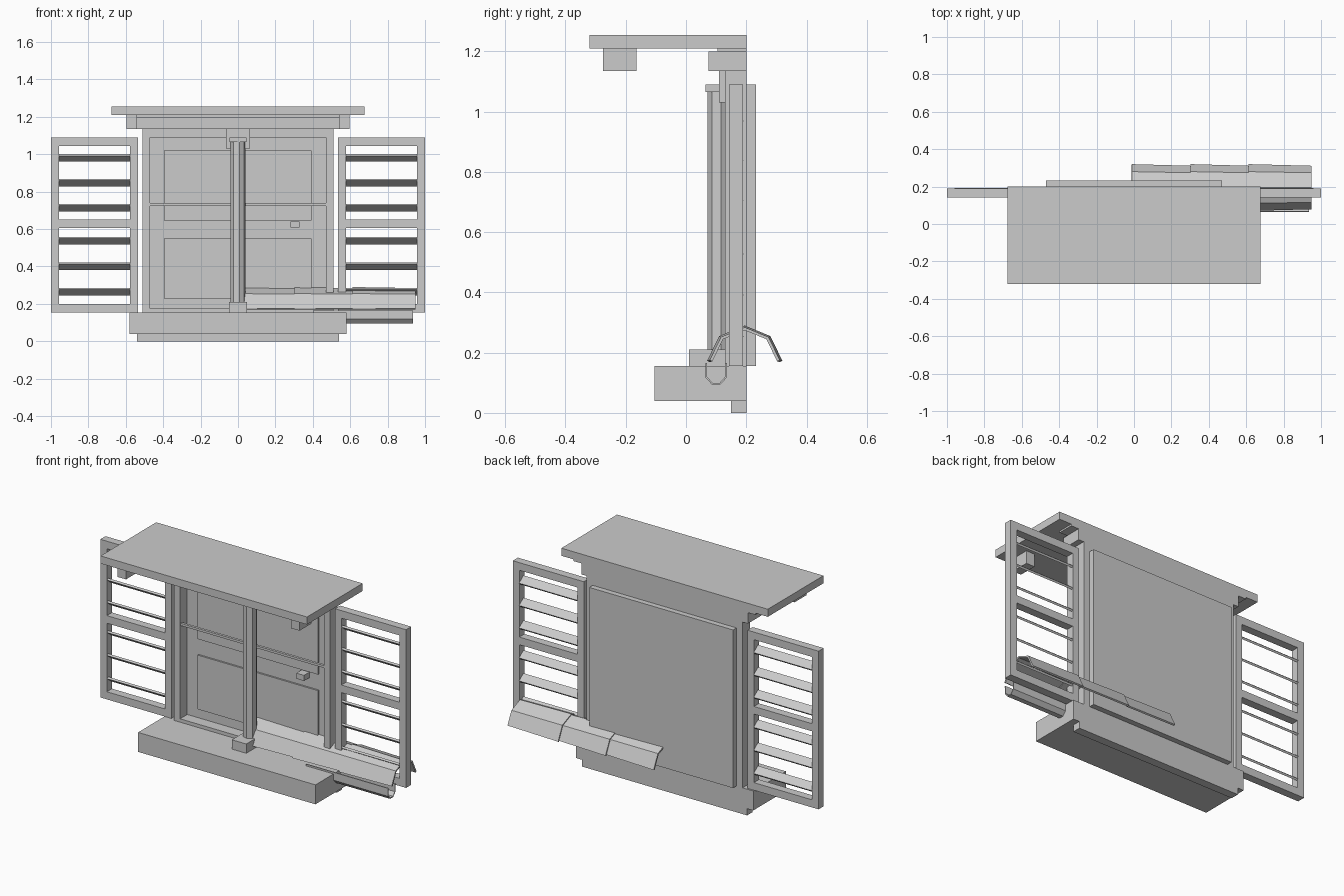
import bpy, bmesh, math


def box(name, x0, x1, y0, y1, z0, z1):
    bpy.ops.mesh.primitive_cube_add(size=1, location=((x0 + x1) / 2, (y0 + y1) / 2, (z0 + z1) / 2))
    o = bpy.context.object
    o.name = name
    o.scale = (x1 - x0, y1 - y0, z1 - z0)
    return o


def trough(name, stations, profile, thick=0.01):
    """Bent sheet along x; stations are (x, scale, y centre, z base)."""
    bm = bmesh.new()
    rows = [[bm.verts.new((x, cy + y * s, cz + z * s)) for y, z in profile]
            for x, s, cy, cz in stations]
    for a, b in zip(rows, rows[1:]):
        for i in range(len(profile) - 1):
            bm.faces.new((a[i], b[i], b[i + 1], a[i + 1]))
    me = bpy.data.meshes.new(name)
    bm.to_mesh(me)
    bm.free()
    o = bpy.data.objects.new(name, me)
    bpy.context.collection.objects.link(o)
    m = o.modifiers.new("thickness", "SOLIDIFY")
    m.thickness = thick
    m.offset = -1
    return o


# canopy, its supports and lintel
box("canopy", -0.675, 0.675, -0.32, 0.2, 1.21, 1.255)
box("lintel_top", -0.595, 0.595, 0.105, 0.2, 1.2, 1.21)
box("lintel", -0.545, 0.545, 0.075, 0.2, 1.135, 1.2)

# sill and base
box("sill", -0.58, 0.58, -0.105, 0.2, 0.04, 0.155)
box("base", -0.54, 0.54, 0.15, 0.2, 0, 0.04)

# frame, brackets and shutters on both sides
for s, side in ((-1, "left"), (1, "right")):
    def sbox(name, a, b, *r):
        return box(side + "_" + name, min(s * a, s * b), max(s * a, s * b), *r)
    sbox("canopy_bracket", 0.54, 0.595, -0.275, -0.165, 1.135, 1.21)
    sbox("jamb", 0.47, 0.51, 0.13, 0.2, 0.155, 1.135)
    sbox("shutter_inner_stile", 0.535, 0.577, 0.142, 0.19, 0.155, 1.09)
    sbox("shutter_outer_stile", 0.957, 1.0, 0.142, 0.19, 0.155, 1.09)
    for z0, z1 in ((0.155, 0.2), (0.605, 0.65), (1.045, 1.09)):
        sbox("shutter_rail", 0.577, 0.957, 0.142, 0.19, z0, z1)
    for z in (0.265, 0.402, 0.538, 0.715, 0.848, 0.98):
        slat = sbox("shutter_slat", 0.575, 0.96, 0.143, 0.193, z - 0.006, z + 0.006)
        slat.rotation_euler.x = -math.radians(38)

box("frame_head", -0.47, 0.47, 0.13, 0.2, 1.09, 1.135)
box("frame_foot", -0.47, 0.47, 0.13, 0.2, 0.155, 0.175)

# door leaf, raised panels, handle and cross bar
box("door", -0.47, 0.47, 0.197, 0.232, 0.155, 1.09)
box("upper_panel", -0.395, 0.392, 0.187, 0.2, 0.645, 1.02)
box("lower_panel", -0.395, 0.392, 0.187, 0.2, 0.23, 0.55)
box("door_handle", 0.28, 0.33, 0.145, 0.2, 0.607, 0.64)
box("cross_bar", -0.47, 0.47, 0.135, 0.15, 0.724, 0.738)

# centre post
box("post_foot", -0.047, 0.047, 0.01, 0.13, 0.155, 0.21)
box("post_cap", -0.045, 0.045, 0.065, 0.13, 1.065, 1.09)
box("post_plate", -0.065, 0.065, 0.11, 0.135, 1.03, 1.135)
bpy.ops.mesh.primitive_cylinder_add(vertices=8, radius=0.04, depth=0.87, location=(0, 0.11, 0.635),
                                    rotation=(0, 0, math.radians(10)))
bpy.context.object.name = "post"

# overlapping bent tiles
arch = [(-0.125, 0.008), (-0.085, 0.09), (0, 0.125), (0.085, 0.09), (0.125, 0.008)]
for i, (x0, x1) in enumerate(((-0.012, 0.305), (0.303, 0.615), (0.613, 0.95))):
    trough("tile_%d" % (i + 1), [(x0, 1.0, 0.195, 0.165), (x1, 0.93, 0.195, 0.168)], arch)

# gutter under the front tile edge
pan = [(-0.03, 0.065), (-0.03, 0.02), (-0.012, 0), (0.012, 0), (0.03, 0.02), (0.03, 0.065)]
trough("gutter", [(0.4, 1, 0.1, 0.1), (0.935, 1, 0.1, 0.1)], pan, 0.006)
